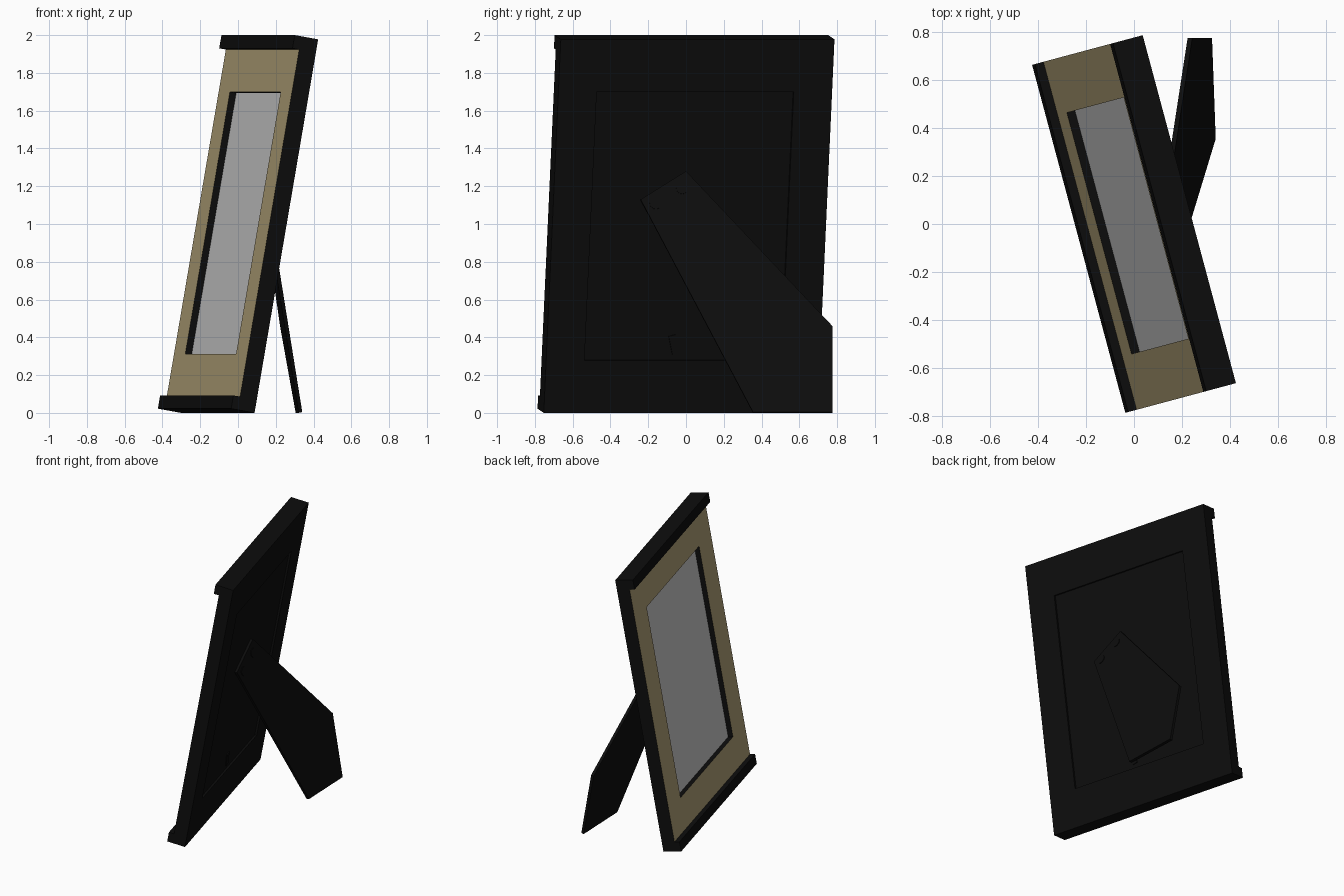
import bpy, bmesh, math
from mathutils import Matrix, Vector

cube = bpy.data.objects.get("Cube")
if cube:
    bpy.data.objects.remove(cube, do_unlink=True)


def material(name, rgb):
    mat = bpy.data.materials.new(name)
    mat.use_nodes = True
    color = (*rgb, 1)
    mat.diffuse_color = color
    mat.node_tree.nodes["Principled BSDF"].inputs["Base Color"].default_value = color
    return mat


black = material("black", (0.004, 0.004, 0.004))
tan = material("tan", (0.44, 0.355, 0.185))
grey = material("picture grey", (0.6, 0.6, 0.6))

# Frame space: x across, y towards the back, z up the leaning frame
lean = (Matrix.Translation((0, 0, 1)) @ Matrix.Rotation(math.radians(-75), 4, "Z")
        @ Matrix.Rotation(math.radians(-10), 4, "X"))
W, H, T = 1.5, 2.008, 0.13
RAIL = 0.071
FRONT, BACK = -0.028, T / 2
PICTURE = FRONT + 0.035


def finish(name, bm, mats, matrix=None):
    bmesh.ops.recalc_face_normals(bm, faces=bm.faces)
    mesh = bpy.data.meshes.new(name)
    bm.to_mesh(mesh)
    bm.free()
    for mat in mats:
        mesh.materials.append(mat)
    obj = bpy.data.objects.new(name, mesh)
    bpy.context.collection.objects.link(obj)
    if matrix:
        obj.matrix_world = matrix
    return obj


def box(name, center, size, mat, turn=0):
    bm = bmesh.new()
    bmesh.ops.create_cube(bm, size=1, matrix=Matrix.Diagonal((*size, 1)))
    place = Matrix.Translation(center) @ Matrix.Rotation(turn, 4, "Y")
    return finish(name, bm, [mat], lean @ place)


# Frame body: a rectangular ring swept through its section, tan on the front
section = [(1.04, 1.41, FRONT), (W, H - 2 * RAIL, FRONT), (W, H - 2 * RAIL, BACK),
           (1.08, 1.442, BACK), (1.08, 1.442, PICTURE), (1.04, 1.41, PICTURE)]
bm = bmesh.new()
loops = [[bm.verts.new((sx * w / 2, y, sz * h / 2))
          for sx, sz in ((-1, -1), (1, -1), (1, 1), (-1, 1))] for w, h, y in section]
for i, loop in enumerate(loops):
    after = loops[(i + 1) % len(loops)]
    for k in range(4):
        n = (k + 1) % 4
        face = bm.faces.new((loop[k], loop[n], after[n], after[k]))
        face.material_index = 1 if i == 0 else 0
finish("frame_body", bm, [black, tan], lean)

# Projecting rails at top and bottom
for name, side in (("top_rail", 1), ("bottom_rail", -1)):
    box(name, (0, 0, side * (H - RAIL) / 2), (W, T, RAIL), black)

# Picture sheet and recessed backing board
box("picture", (0, PICTURE + 0.003, 0), (1.08, 0.006, 1.442), grey)
board_front, board_back = PICTURE + 0.006, BACK - 0.015
box("backing_board", (0, (board_front + board_back) / 2, 0),
    (1.08, board_back - board_front, 1.442), black)
box("backing_tab", (0.05, board_back + 0.003, -0.638), (0.04, 0.008, 0.1), black, 0.25)

# Swung-out stand leg, a flat board with a slanted hinge edge
normal = Vector((1, 0.0366, 0.18)).normalized()


def on_leg(y, z):
    return Vector((0.354 - 0.0366 * y - 0.18 * z, y, z))


outline = [(-0.24, 1.13), (0, 1.28), (0.775, 0.46), (0.775, 0.004), (0.355, 0.004)]
bm = bmesh.new()
rear = [bm.verts.new(on_leg(y, z)) for y, z in outline]
fore = [bm.verts.new(v.co - normal * 0.02) for v in rear]
bm.faces.new(rear)
bm.faces.new(fore[::-1])
for k in range(len(rear)):
    n = (k + 1) % len(rear)
    bm.faces.new((rear[k], fore[k], fore[n], rear[n]))
finish("stand_leg", bm, [black])

# Hinge rivets
for name, y, z in (("hinge_rivet_lower", -0.16, 1.11), ("hinge_rivet_upper", -0.02, 1.19)):
    bm = bmesh.new()
    bmesh.ops.create_cone(bm, cap_ends=True, segments=16, radius1=0.032, radius2=0.032, depth=0.008)
    turn = normal.to_track_quat("Z", "Y").to_matrix().to_4x4()
    finish(name, bm, [black], Matrix.Translation(on_leg(y, z)) @ turn)
